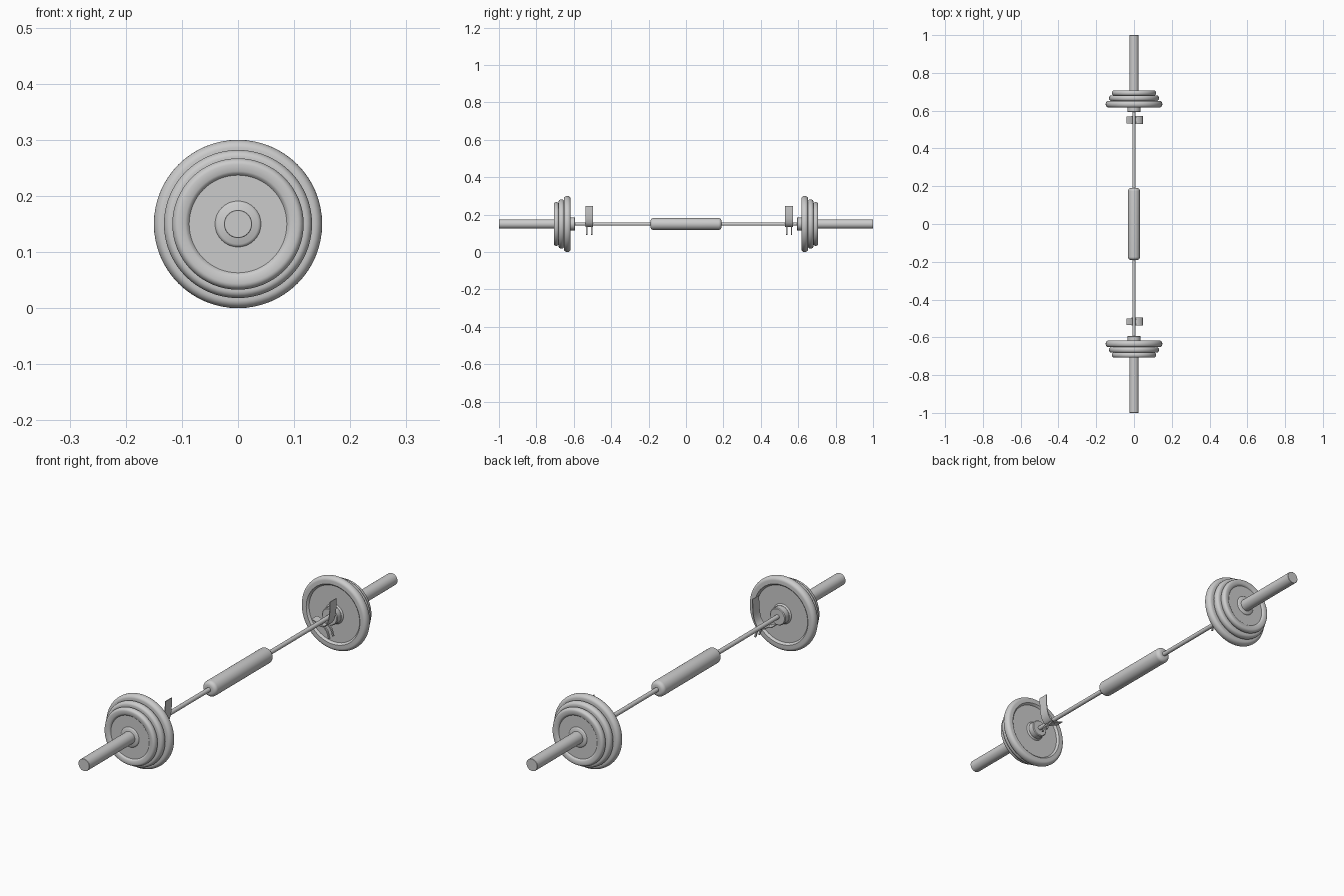
import bpy, bmesh, math
from mathutils import Matrix, Vector

if "Cube" in bpy.data.objects:
    bpy.data.objects.remove(bpy.data.objects["Cube"])

ZC = 0.15  # height of the bar axis


def finish(name, bm, angle=35):
    bmesh.ops.remove_doubles(bm, verts=bm.verts, dist=1e-5)
    bmesh.ops.recalc_face_normals(bm, faces=bm.faces)
    me = bpy.data.meshes.new(name)
    bm.to_mesh(me)
    bm.free()
    ob = bpy.data.objects.new(name, me)
    bpy.context.collection.objects.link(ob)
    bpy.ops.object.select_all(action='DESELECT')
    ob.select_set(True)
    bpy.context.view_layer.objects.active = ob
    bpy.ops.object.shade_smooth_by_angle(angle=math.radians(angle))
    return ob


def lathe(name, profile, steps=64):
    """Spin (radius, y) points round the bar axis."""
    bm = bmesh.new()
    vs = [bm.verts.new((r, y, ZC)) for r, y in profile]
    es = [bm.edges.new(p) for p in zip(vs, vs[1:])]
    bmesh.ops.spin(bm, geom=vs + es, cent=(0, 0, ZC), axis=(0, 1, 0),
                   angle=2 * math.pi, steps=steps)
    return finish(name, bm)


def plate(name, side, r, rim, y0, y1):
    """Weight plate: rounded rim, recessed web and raised hub on both faces."""
    mid, h = (y0 + y1) / 2, (y1 - y0) / 2
    b = h * 0.8
    half = [(0, h * 0.85), (0.036, h * 0.85), (0.04, h * 0.65), (0.041, h * 0.5),
            (rim - 0.003, h * 0.5), (rim, h * 0.8), (rim + 0.004, h)]
    half += [(r - b + b * math.sin(a), h * math.cos(a))
             for a in (i * math.pi / 12 for i in range(7))]
    pts = half + [(q, -d) for q, d in reversed(half[:-1])]
    lathe(name, [(q, side * (mid + d)) for q, d in pts])


def strip(name, path, y, width, thick):
    """Flat sheet strip following an (x, z) path, extruded along y."""
    pts = [Vector(p) for p in path]
    left, right = [], []
    for i, p in enumerate(pts):
        t = (pts[min(i + 1, len(pts) - 1)] - pts[max(i - 1, 0)]).normalized()
        n = Vector((-t.y, t.x)) * thick / 2
        left.append(p + n)
        right.append(p - n)
    bm = bmesh.new()
    rows = [[bm.verts.new((q.x, y + s * width / 2, q.y)) for q in edge]
            for edge in (left, right) for s in (-1, 1)]
    a, b, c, d = rows
    for u, v in ((a, b), (b, d), (d, c), (c, a)):
        for i in range(len(pts) - 1):
            bm.faces.new((u[i], u[i + 1], v[i + 1], v[i]))
    for i in (0, -1):
        bm.faces.new((a[i], b[i], d[i], c[i]))
    finish(name, bm)


# Thin bar and padded centre grip
lathe("thin_bar", [(0, -0.62), (0.009, -0.62), (0.009, 0.62), (0, 0.62)], 24)
R, L, B = 0.032, 0.19, 0.016
end = [(R - B + B * math.cos(a), L - B + B * math.sin(a))
       for a in (i * math.pi / 12 for i in range(7))]
lathe("centre_grip", [(0, -L)] + [(r, -y) for r, y in reversed(end)] + end + [(0, L)], 48)

# Sleeves, collars and weight plates at both ends
for side, tag in ((-1, "front"), (1, "back")):
    lathe(tag + "_sleeve", [(r, side * y) for r, y in
          ((0, 0.605), (0.025, 0.605), (0.025, 0.999), (0.024, 1.0), (0, 1.0))], 40)
    lathe(tag + "_collar", [(r, side * y) for r, y in
          ((0, 0.593), (0.032, 0.593), (0.035, 0.596), (0.035, 0.622), (0, 0.622))], 40)
    plate(tag + "_large_plate", side, 0.15, 0.118, 0.617, 0.652)
    plate(tag + "_medium_plate", side, 0.132, 0.103, 0.651, 0.681)
    plate(tag + "_small_plate", side, 0.117, 0.09, 0.680, 0.707)

# Clips: upright handle curling under the bar, a rear tab and two small prongs
for y, tag in ((-0.517, "front"), (0.551, "back")):
    strip(tag + "_clip_handle",
          [(0.046, 0.247), (0.045, 0.21), (0.042, 0.18), (0.036, 0.158),
           (0.026, 0.143), (0.013, 0.136), (0.0, 0.136), (-0.012, 0.141)],
          y, 0.042, 0.003)
    strip(tag + "_clip_tab", [(-0.008, 0.139), (-0.022, 0.147), (-0.04, 0.152)],
          y, 0.036, 0.003)
    for k, dy in enumerate((-0.013, 0.013)):
        strip(f"{tag}_clip_prong_{k + 1}",
              [(0.004, 0.137), (0.018, 0.132), (0.03, 0.118), (0.038, 0.092)],
              y + dy, 0.007, 0.006)
